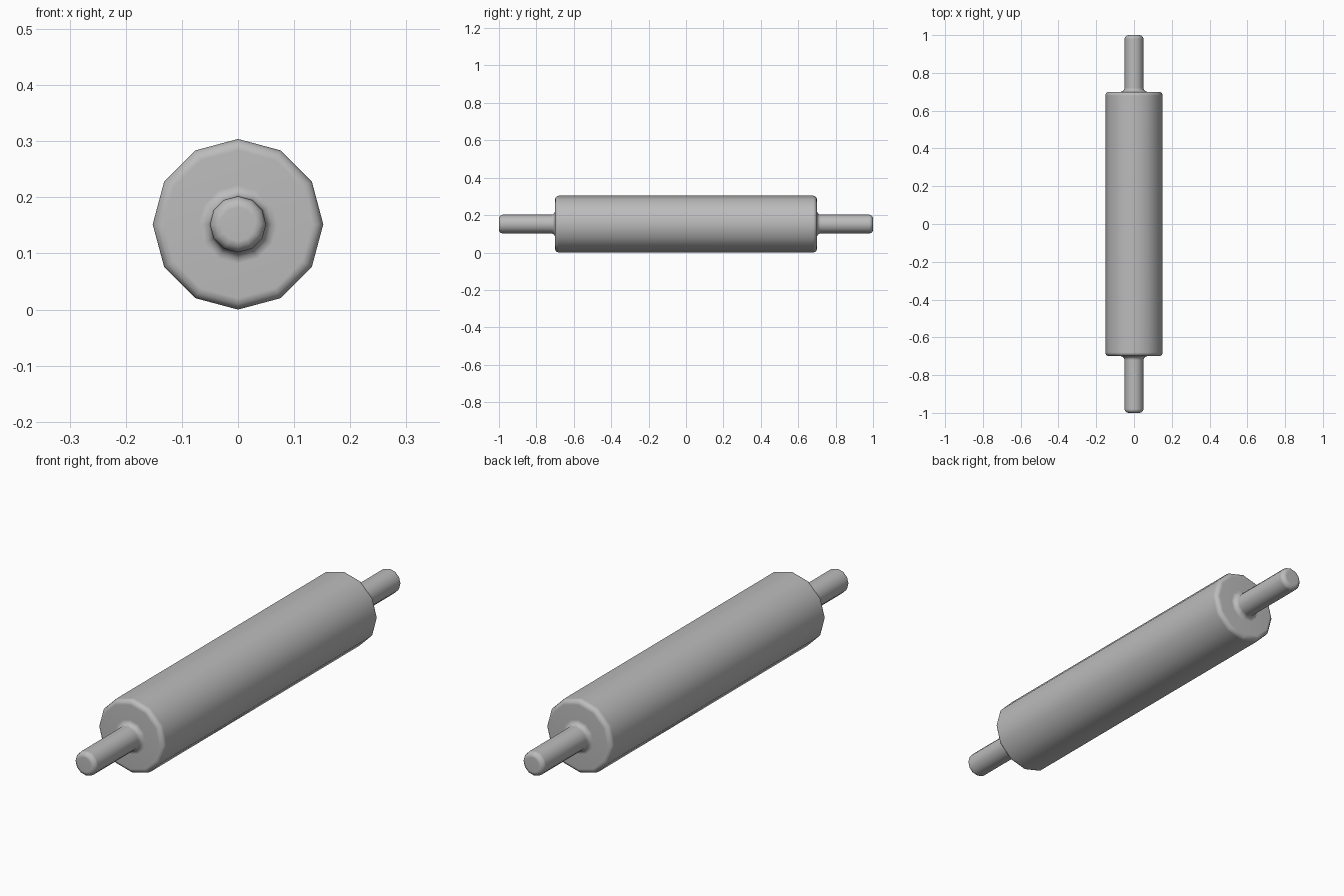
import bpy, bmesh
from math import sin, cos, pi
from mathutils import Vector

cube = bpy.data.objects.get("Cube")
if cube:
    bpy.data.objects.remove(cube)

SIDES = 12
BODY_R, GRIP_R = 0.152, 0.05
BODY_Y, TIP_Y = 0.7, 1.0
ROUND = 0.02
STEPS = 3


def material(name, value):
    mat = bpy.data.materials.new(name)
    mat.use_nodes = True
    colour = (value, value, value, 1)
    mat.diffuse_color = colour
    mat.node_tree.nodes["Principled BSDF"].inputs["Base Color"].default_value = colour
    return mat


def arc(radius, y, start, end):
    """Quarter-round profile points (radius, y) about a centre."""
    angles = [start + (end - start) * i / STEPS for i in range(STEPS + 1)]
    return [(radius + ROUND * cos(a), y + ROUND * sin(a)) for a in angles]


# Half profile: rounded barrel rim, hollow fillet at the grip, rounded tip
half = (arc(BODY_R - ROUND, BODY_Y - ROUND, 0, pi / 2)
        + arc(GRIP_R + ROUND, BODY_Y + ROUND, 1.5 * pi, pi)
        + arc(GRIP_R - ROUND, TIP_Y - ROUND, 0, pi / 2))
profile = [(r, -y) for r, y in reversed(half)] + half

# Turn the profile around the long axis
bm = bmesh.new()
rings = []
for r, y in profile:
    rings.append([bm.verts.new((r * cos(2 * pi * i / SIDES), y, BODY_R + r * sin(2 * pi * i / SIDES)))
                  for i in range(SIDES)])
for a, b in zip(rings, rings[1:]):
    for i in range(SIDES):
        j = (i + 1) % SIDES
        bm.faces.new((a[i], a[j], b[j], b[i]))
bm.faces.new(rings[0])
bm.faces.new(rings[-1])
bmesh.ops.recalc_face_normals(bm, faces=bm.faces)
for face in bm.faces:
    face.smooth = True

mesh = bpy.data.meshes.new("rolling_pin")
bm.to_mesh(mesh)
bm.free()
mesh.materials.append(material("plain grey", 0.5))
pin = bpy.data.objects.new("rolling_pin", mesh)
bpy.context.collection.objects.link(pin)

# Keep the large flat ends from skewing the rounded edges
weighted = pin.modifiers.new("weighted_normals", "WEIGHTED_NORMAL")
weighted.keep_sharp = True
